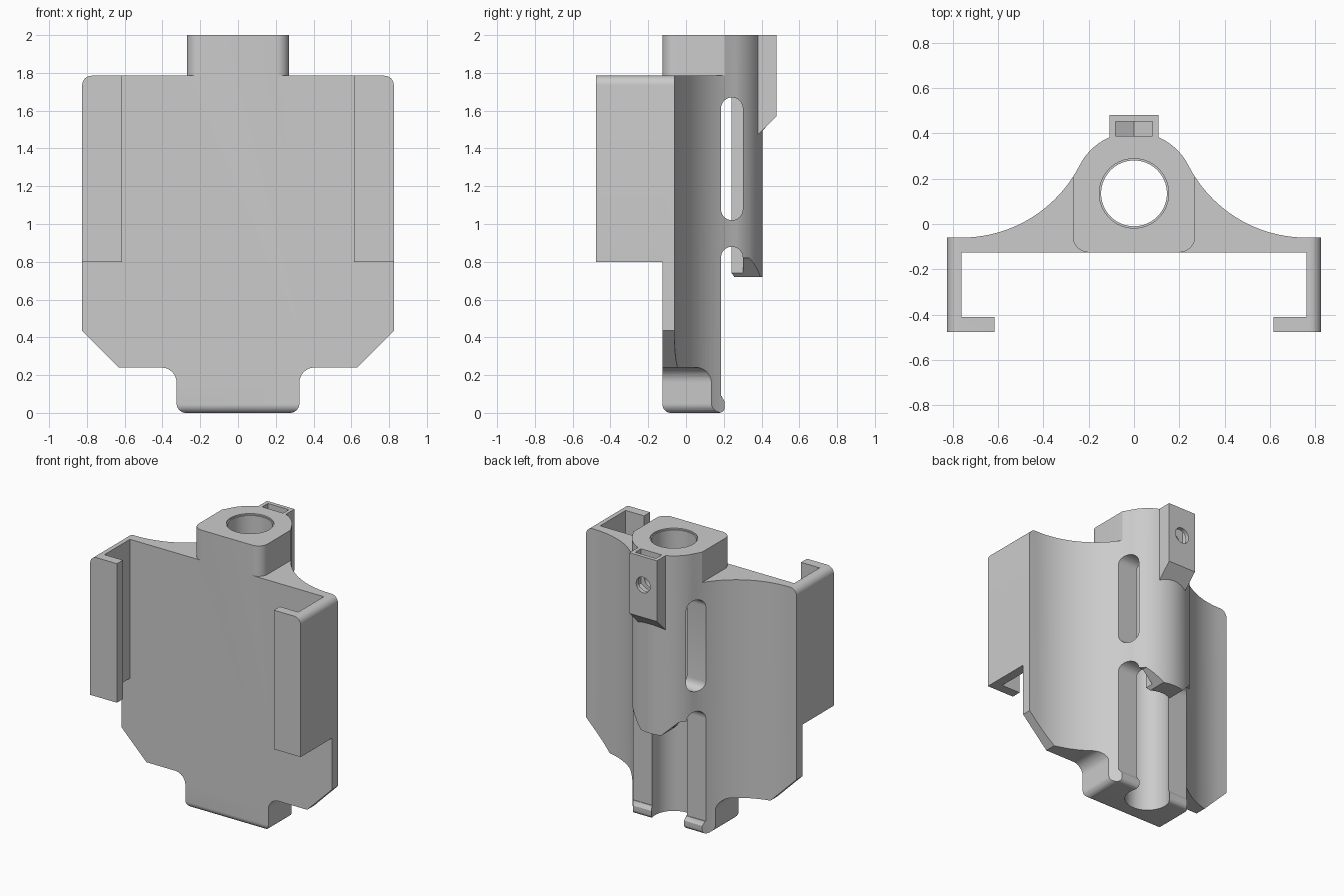
import bpy, bmesh
from math import cos, sin, pi, radians, atan2

cube = bpy.data.objects.get("Cube")
if cube:
    bpy.data.objects.remove(cube, do_unlink=True)

grey = bpy.data.materials.new("light grey plastic")
grey.use_nodes = True
colour = (0.6, 0.6, 0.6, 1)
grey.diffuse_color = colour
grey.node_tree.nodes["Principled BSDF"].inputs["Base Color"].default_value = colour


def arc(cx, cy, r, start, end, n=8):
    """Points on an arc, angles in degrees."""
    steps = [radians(start + (end - start) * i / n) for i in range(n + 1)]
    return [(cx + r * cos(a), cy + r * sin(a)) for a in steps]


def mirrored(half):
    """Close a right-hand outline with its mirror image."""
    return half + [(-x, y) for x, y in reversed(half)]


def flip(points):
    return [(-x, y) for x, y in points]


def prism(name, points, axis, lo, hi):
    """Extrude an outline along an axis."""
    place = {"x": lambda a, b, t: (t, a, b),
             "y": lambda a, b, t: (a, t, b),
             "z": lambda a, b, t: (a, b, t)}[axis]
    bm = bmesh.new()
    face = bm.faces.new([bm.verts.new(place(a, b, lo)) for a, b in points])
    top = bmesh.ops.extrude_face_region(bm, geom=[face])["geom"]
    verts = [v for v in top if isinstance(v, bmesh.types.BMVert)]
    bmesh.ops.translate(bm, verts=verts, vec=place(0, 0, hi - lo))
    bmesh.ops.recalc_face_normals(bm, faces=bm.faces)
    mesh = bpy.data.meshes.new(name)
    bm.to_mesh(mesh)
    bm.free()
    obj = bpy.data.objects.new(name, mesh)
    bpy.context.scene.collection.objects.link(obj)
    return obj


def combine(obj, tool, operation):
    """Apply one boolean and discard the tool."""
    mod = obj.modifiers.new("combine", "BOOLEAN")
    mod.operation, mod.object, mod.solver = operation, tool, "EXACT"
    graph = bpy.context.evaluated_depsgraph_get()
    mesh = bpy.data.meshes.new_from_object(obj.evaluated_get(graph))
    obj.modifiers.clear()
    obj.data = mesh
    bpy.data.objects.remove(tool, do_unlink=True)


def cut(name, points, axis, lo, hi):
    combine(body, prism(name, points, axis, lo, hi), "DIFFERENCE")


# Plan outline: flat front, round column blending into concave flanks
CY, COL, BORE, FLANK = 0.135, 0.27, 0.145, 0.584
FX, FRONT, BACK = 0.76, -0.125, -0.06
blend = atan2(BACK + FLANK - CY, FX) * 180 / pi
half = [(0.9, FRONT), (0.9, BACK)]
half += arc(FX, BACK + FLANK, FLANK, 270, 180 + blend, 20)
half += arc(0, CY, COL, blend, 89, 14)[1:]
body = prism("holder_body", mirrored(half), "z", 0, 2)

# Hooked side arms
arm = [(0.9, -0.08), (0.9, -0.477), (0.615, -0.477), (0.615, -0.41),
       (0.76, -0.41), (0.76, -0.08)]
for outline in (arm, flip(arm)):
    combine(body, prism("side_arm", outline, "z", 0.8, 2), "UNION")

# Front silhouette: neck, shoulders, chamfered corners and foot
outline = [(0.27, 2), (0.27, 1.785)]
outline += arc(0.775, 1.735, 0.05, 90, 0)
outline += [(0.825, 0.435), (0.63, 0.24)]
outline += arc(0.405, 0.16, 0.08, 90, 180)
outline += arc(0.275, 0.05, 0.05, 0, -90)
combine(body, prism("silhouette", mirrored(outline), "y", -1, 1), "INTERSECT")

# Screw block on the back of the neck
block = [(0.33, 2), (0.48, 2), (0.48, 1.57), (0.38, 1.47), (0.33, 1.47)]
combine(body, prism("screw_block", block, "x", -0.108, 0.108), "UNION")

# Rounded front corners of the neck
corner = arc(0.2, FRONT + 0.07, 0.07, -90, 0) + [(0.3, FRONT + 0.07), (0.3, -0.2), (0.2, -0.2)]
for points in (corner, flip(corner)):
    cut("neck_corner", points, "z", 1.785, 2.1)

# Rounded front edge of the foot
edge = arc(FRONT + 0.045, 0.045, 0.045, 180, 270) + [(-0.08, -0.1), (-0.2, -0.1), (-0.2, 0.045)]
cut("foot_edge", edge, "x", -0.5, 0.5)

# Bore with a slight countersink
cut("bore", arc(0, CY, BORE, 0, 354.375, 63), "z", -0.1, 2.1)
cut("bore_rim", arc(0, CY, BORE + 0.008, 0, 354.375, 63), "z", 1.99, 2.1)

# Open lower back, leaving a tapered tongue in the middle
tongue = [(0.08, 0.72), (0.18, 0.82), (0.5, 0.82), (0.5, 0.09)]
cut("open_back", mirrored(tongue), "y", 0.185, 0.7)
lip = [(0.185, 0.12), (0.19, 0.085), (0.205, 0.06)]
lip += arc(0.175, 0.03, 0.03, 0, -90, 5) + [(0.175, -0.1), (0.7, -0.1), (0.7, 0.12)]
cut("foot_lip", lip, "x", -0.5, 0.5)

# Side slots, upper and lower
for low, high in ((1.02, 1.67), (0.62, 0.88)):
    r = 0.058
    slot = arc(0.243, high - r, r, 0, 180, 12) + arc(0.243, low + r, r, 180, 360, 12)
    for lo, hi in ((0.1, 0.5), (-0.5, -0.1)):
        cut("side_slot", slot, "x", lo, hi)

# Nut pocket with a pointed floor, and the screw hole
pocket = [(0.082, 2.1), (0.082, 1.755), (0, 1.708)]
pocket += [(-0.082, 1.755), (-0.082, 2.1)]
cut("nut_pocket", pocket, "y", 0.388, 0.452)
cut("screw_hole", arc(0, 1.8, 0.055, 0, 345, 23), "y", 0.2, 0.6)

# Finish
body.data.materials.clear()
body.data.materials.append(grey)
for poly in body.data.polygons:
    poly.material_index = 0
bpy.ops.object.select_all(action="DESELECT")
body.select_set(True)
bpy.context.view_layer.objects.active = body
bpy.ops.object.shade_smooth_by_angle(angle=radians(30))
